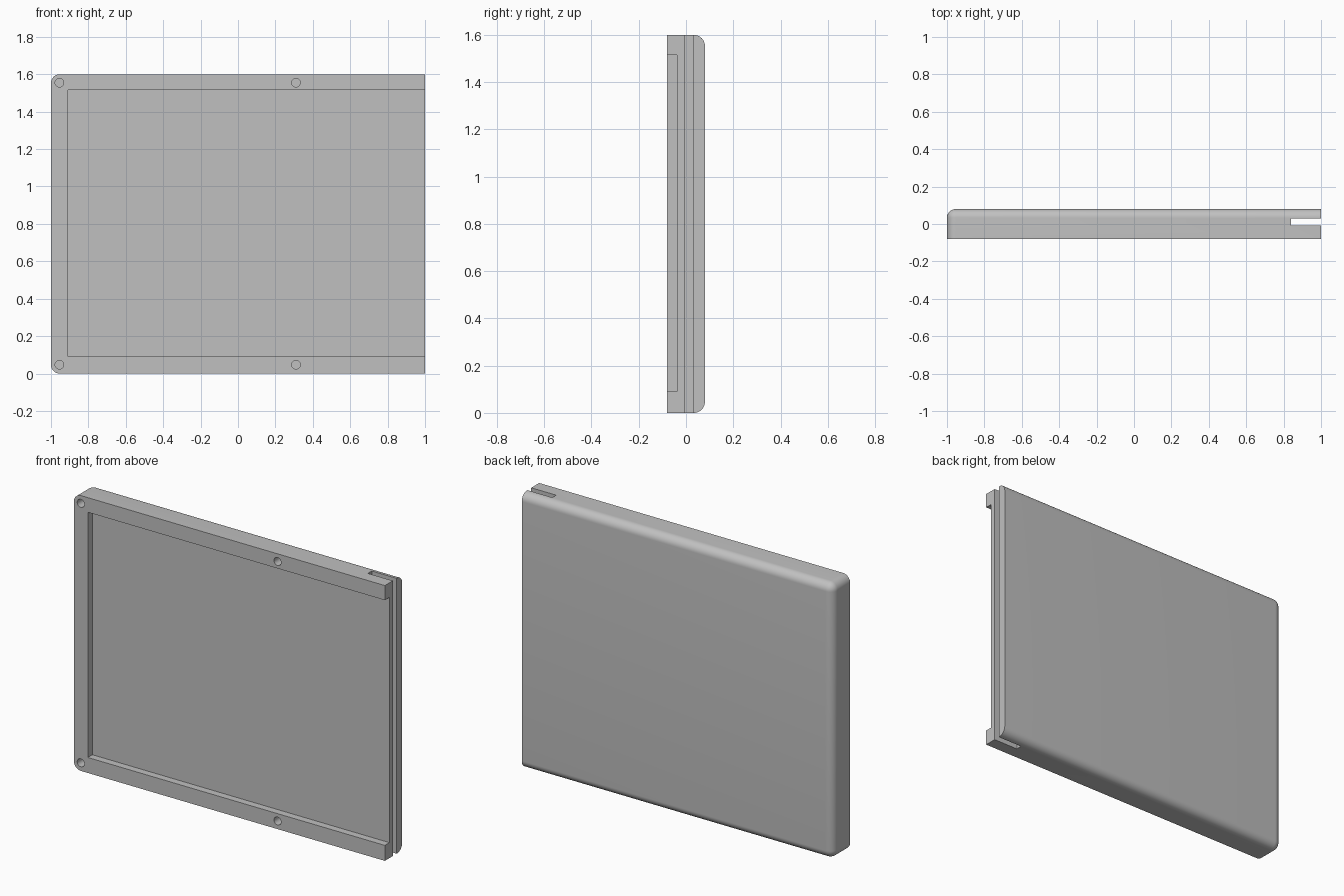
import bpy, bmesh, math
from mathutils import Matrix, Vector

if "Cube" in bpy.data.objects:
    bpy.data.objects.remove(bpy.data.objects["Cube"])

GREY = (0.53, 0.53, 0.53, 1)
grey = bpy.data.materials.new("plain grey")
grey.use_nodes = True
grey.diffuse_color = GREY
grey.node_tree.nodes["Principled BSDF"].inputs["Base Color"].default_value = GREY


def add_object(name, bm):
    mesh = bpy.data.meshes.new(name)
    bmesh.ops.recalc_face_normals(bm, faces=bm.faces)
    bm.to_mesh(mesh)
    bm.free()
    mesh.materials.append(grey)
    obj = bpy.data.objects.new(name, mesh)
    bpy.context.collection.objects.link(obj)
    return obj


def box(lo, hi):
    bm = bmesh.new()
    lo, hi = Vector(lo), Vector(hi)
    bmesh.ops.create_cube(bm, size=1, matrix=Matrix.Translation((lo + hi) / 2)
                          @ Matrix.Diagonal((*(hi - lo), 1)))
    return bm


def cut(target, name, bm):
    cutter = add_object(name, bm)
    cutter.hide_render = True
    mod = target.modifiers.new(name, "BOOLEAN")
    mod.operation = "DIFFERENCE"
    mod.solver = "EXACT"
    mod.object = cutter
    bpy.context.view_layer.objects.active = target
    bpy.ops.object.modifier_apply(modifier=mod.name)
    bpy.data.objects.remove(cutter)


# Panel body, rounded on the closed side and around the back
bm = box((-1, -0.08, 0), (1, 0.08, 1.6))


def is_rounded(edge):
    mid = (edge.verts[0].co + edge.verts[1].co) / 2
    back_rim = mid.y > 0.07 and mid.x < 0.9
    closed_corner = mid.x < -0.9 and abs(mid.y) < 0.01
    return back_rim or closed_corner


bmesh.ops.bevel(bm, geom=[e for e in bm.edges if is_rounded(e)], offset=0.047,
                offset_type="OFFSET", segments=10, profile=0.5, affect="EDGES")
panel = add_object("panel_body", bm)

# Shallow front recess, open at the left end
cut(panel, "recess_cutter", box((-0.91, -0.2, 0.09), (1.1, -0.038, 1.515)))

# Slot running the full height of the open end
cut(panel, "slot_cutter", box((0.84, -0.007, -0.1), (1.1, 0.029, 1.7)))

# Blind screw holes in the front rim
for x in (-0.955, 0.31):
    for z in (0.047, 1.555):
        bm = bmesh.new()
        place = Matrix.Translation((x, -0.08, z)) @ Matrix.Rotation(math.pi / 2, 4, "X")
        bmesh.ops.create_cone(bm, cap_ends=True, segments=32, radius1=0.023,
                              radius2=0.023, depth=0.16, matrix=place)
        cut(panel, "hole_cutter", bm)

# Smooth the rounded surfaces, keep cut edges sharp
bpy.ops.object.select_all(action="DESELECT")
panel.select_set(True)
bpy.context.view_layer.objects.active = panel
bpy.ops.object.shade_smooth_by_angle(angle=math.radians(30))
